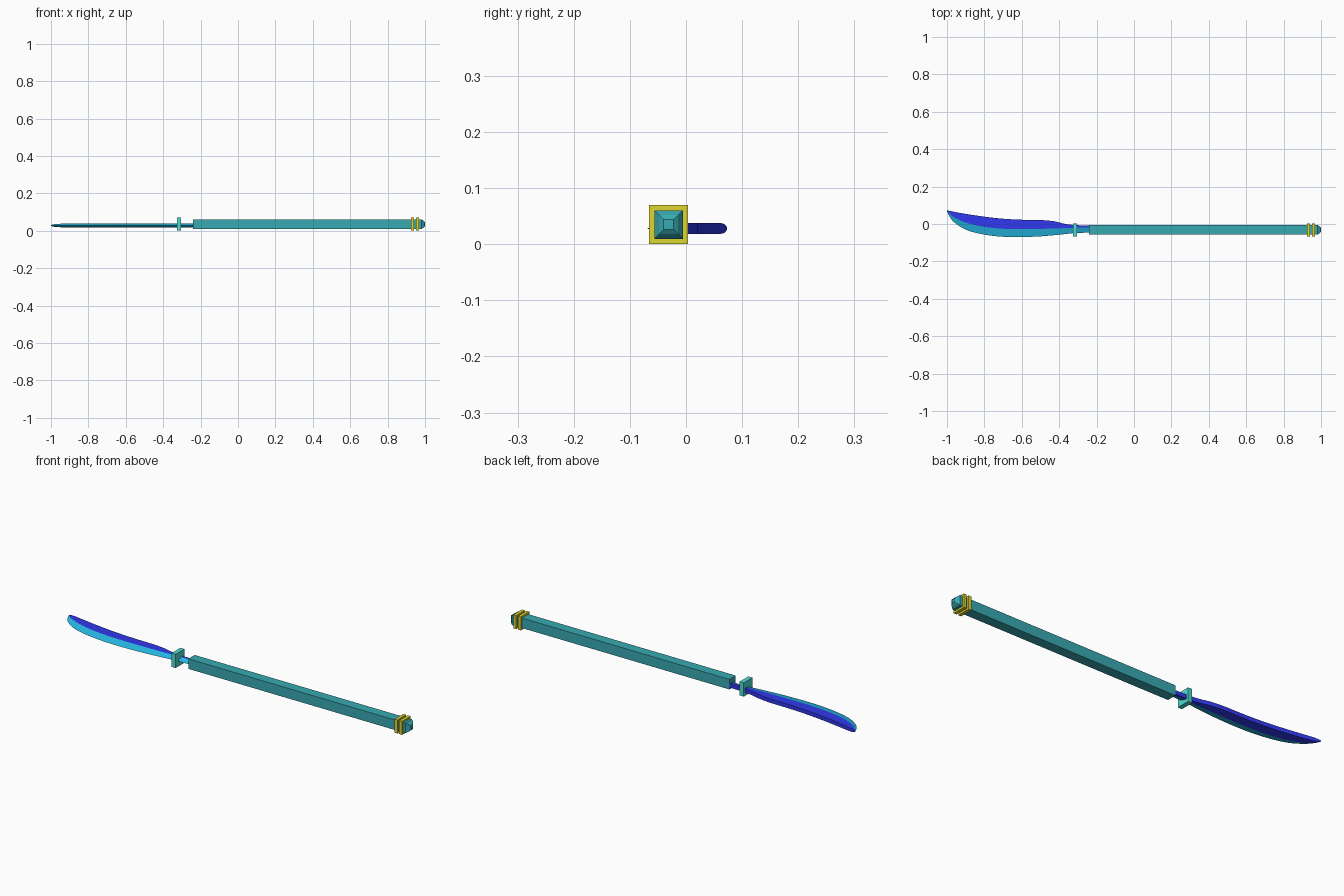
import bpy, bmesh, math
from mathutils import Vector

if "Cube" in bpy.data.objects:
    bpy.data.objects.remove(bpy.data.objects["Cube"])

CY, CZ = -0.031, 0.035   # centre line of the shaft
BLADE_Z = 0.028


def material(name, rgb):
    m = bpy.data.materials.new(name)
    m.diffuse_color = (*rgb, 1)
    m.use_nodes = True
    m.node_tree.nodes["Principled BSDF"].inputs["Base Color"].default_value = m.diffuse_color
    return m


TEAL = material("dark_teal", (0.04, 0.40, 0.45))
AQUA = material("aqua", (0.08, 0.72, 0.65))
GOLD = material("gold", (0.72, 0.66, 0.03))
BLUE = material("blade_blue", (0.03, 0.04, 0.85))
EDGE = material("edge_blue", (0.02, 0.50, 0.80))


def loft(name, rings, mats, face_mats=None):
    """Skin closed cross-sections into a solid with capped ends."""
    bm = bmesh.new()
    vr = [[bm.verts.new(p) for p in r] for r in rings]
    n = len(rings[0])
    for a, b in zip(vr, vr[1:]):
        for i in range(n):
            j = (i + 1) % n
            f = bm.faces.new((a[i], a[j], b[j], b[i]))
            f.material_index = face_mats[i] if face_mats else 0
    bm.faces.new(vr[0])
    bm.faces.new(vr[-1])
    bmesh.ops.recalc_face_normals(bm, faces=bm.faces)
    me = bpy.data.meshes.new(name)
    bm.to_mesh(me)
    bm.free()
    for m in mats:
        me.materials.append(m)
    ob = bpy.data.objects.new(name, me)
    bpy.context.collection.objects.link(ob)
    return ob


def square_bar(name, profile, mat):
    """Square section along x; profile holds (x, half width) pairs."""
    corners = ((-1, -1), (1, -1), (1, 1), (-1, 1))
    return loft(name, [[(x, CY + h * a, CZ + h * b) for a, b in corners]
                       for x, h in profile], [mat])


# Shaft, pommel, collars and guard
square_bar("shaft", [(-0.24, 0.0255), (0.96, 0.0255)], TEAL)
square_bar("pommel", [(0.955, 0.0255), (0.982, 0.0255), (0.994, 0.017), (1.0, 0.009)], TEAL)
for i, x in enumerate((0.926, 0.952)):
    square_bar(f"collar_{i + 1}", [(x, 0.0345), (x + 0.016, 0.0345)], GOLD)
square_bar("guard", [(-0.327, 0.035), (-0.304, 0.035)], AQUA)

# Blade stations: x, spine y, ridge y, cutting edge y, half thickness
stations = [
    (-0.22, -0.008, -0.020, -0.046, 0.010),
    (-0.31, -0.006, -0.020, -0.048, 0.010),
    (-0.37, 0.001, -0.022, -0.054, 0.010),
    (-0.43, 0.015, -0.024, -0.060, 0.010),
    (-0.50, 0.021, -0.026, -0.066, 0.010),
    (-0.61, 0.023, -0.027, -0.070, 0.010),
    (-0.72, 0.030, -0.024, -0.067, 0.010),
    (-0.82, 0.042, -0.012, -0.053, 0.010),
    (-0.90, 0.054, 0.008, -0.030, 0.010),
    (-0.96, 0.065, 0.035, 0.008, 0.009),
    (-0.985, 0.070, 0.055, 0.038, 0.0065),
    (-1.0, 0.073, 0.071, 0.068, 0.002),
]


def smooth_stations(pts, steps):
    """Catmull-Rom interpolation of the stations."""
    v = [Vector(p) for p in pts]
    out = []
    for i in range(len(v) - 1):
        p0, p1, p2, p3 = v[max(i - 1, 0)], v[i], v[i + 1], v[min(i + 2, len(v) - 1)]
        for s in range(steps):
            t = s / steps
            out.append(0.5 * (2 * p1 + (p2 - p0) * t
                              + (2 * p0 - 5 * p1 + 4 * p2 - p3) * t ** 2
                              + (3 * p1 - p0 - 3 * p2 + p3) * t ** 3))
    return out + [v[-1]]


rings = [[(x, sp, BLADE_Z + h), (x, ri, BLADE_Z + h), (x, ed, BLADE_Z),
          (x, ri, BLADE_Z - h), (x, sp, BLADE_Z - h)]
         for x, sp, ri, ed, h in smooth_stations(stations, 4)]
blade = loft("blade", rings, [BLUE, EDGE], [0, 1, 1, 0, 0])
bpy.context.view_layer.objects.active = blade
blade.select_set(True)
bpy.ops.object.shade_smooth_by_angle(angle=math.radians(10))
